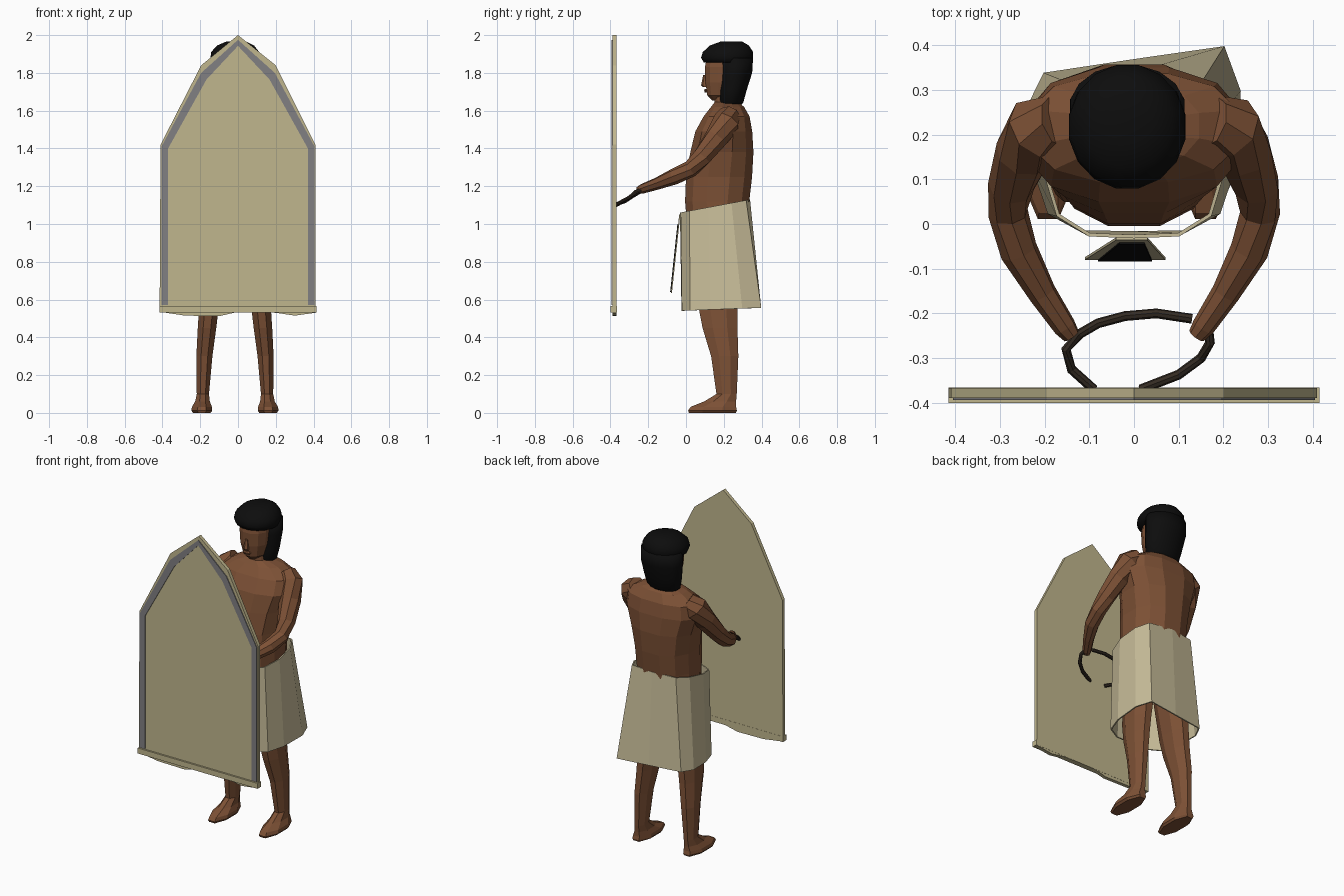
import bpy, bmesh, math
from mathutils import Vector

if "Cube" in bpy.data.objects:
    bpy.data.objects.remove(bpy.data.objects["Cube"])


def material(name, col):
    m = bpy.data.materials.new(name)
    m.diffuse_color = (*col, 1)
    m.use_nodes = True
    m.node_tree.nodes["Principled BSDF"].inputs["Base Color"].default_value = m.diffuse_color
    return m


TAN = material("tan_hide", (0.53, 0.47, 0.27))
LINEN = material("linen", (0.58, 0.51, 0.32))
SKIN = material("brown_skin", (0.205, 0.082, 0.036))
BLACK = material("black_hair", (0.004, 0.004, 0.004))
GREY = material("grey_trim", (0.22, 0.215, 0.225))
DARK = material("dark_leather", (0.035, 0.025, 0.017))


def make(name, bm, mat, thick=0, smooth=False):
    bmesh.ops.recalc_face_normals(bm, faces=bm.faces)
    me = bpy.data.meshes.new(name)
    bm.to_mesh(me)
    bm.free()
    ob = bpy.data.objects.new(name, me)
    bpy.context.collection.objects.link(ob)
    me.materials.append(mat)
    if thick:
        mod = ob.modifiers.new("thickness", 'SOLIDIFY')
        mod.thickness = thick
        mod.offset = 0
    if smooth:
        for p in me.polygons:
            p.use_smooth = True
    return ob


def skin_rings(name, rings, mat, caps=True, thick=0, smooth=False):
    """Join closed rings of points into one surface."""
    bm = bmesh.new()
    vs = [[bm.verts.new(p) for p in r] for r in rings]
    n = len(vs[0])
    for a, b in zip(vs, vs[1:]):
        for i in range(n):
            j = (i + 1) % n
            bm.faces.new((a[i], a[j], b[j], b[i]))
    if caps:
        bm.faces.new(vs[0])
        bm.faces.new(vs[-1])
    return make(name, bm, mat, thick, smooth)


def loft(name, secs, n, mat, smooth=False, power=1.0):
    """Vertical loft; each section is x, y, z, half width, half depth."""
    rings = []
    for cx, cy, z, rx, ry in secs:
        ring = []
        for i in range(n):
            a = 2 * math.pi * (i + 0.5) / n
            c, s = math.cos(a), math.sin(a)
            ring.append((cx + rx * math.copysign(abs(c) ** power, c),
                         cy + ry * math.copysign(abs(s) ** power, s), z))
        rings.append(ring)
    return skin_rings(name, rings, mat, smooth=smooth)


def tube(name, path, n, mat, smooth=False):
    """Tube along points given as x, y, z, radius."""
    pts = [Vector(p[:3]) for p in path]
    rings = []
    for k, p in enumerate(pts):
        d = (pts[min(k + 1, len(pts) - 1)] - pts[max(k - 1, 0)]).normalized()
        u = d.cross(Vector((0.1, 0.1, 1))).normalized()
        v = d.cross(u)
        r = path[k][3]
        rings.append([p + r * (u * math.cos(2 * math.pi * i / n) + v * math.sin(2 * math.pi * i / n))
                      for i in range(n)])
    return skin_rings(name, rings, mat, smooth=smooth)


def plate(name, outline, y0, y1, mat):
    """Flat upright slab from an x, z outline."""
    return skin_rings(name, [[(x, y, z) for x, z in outline] for y in (y0, y1)], mat)


# shield: pointed hide with ragged lower edge, hem bar and grey trim
plate("shield", [(-.415, .535), (-.41, 1.42), (-.195, 1.84), (0, 2.0), (.2, 1.84), (.41, 1.42),
                 (.41, .53), (.3, .515), (.2, .53), (0, .535), (-.1, .512), (-.28, .515)],
      -.389, -.367, TAN)
bm = bmesh.new()
bmesh.ops.create_cube(bm, size=1)
for v in bm.verts:
    v.co = Vector((v.co.x * .83, -.383 + v.co.y * .034, .549 + v.co.z * .034))
make("shield_hem", bm, TAN)
outer = [(.405, .57), (.405, 1.41), (.195, 1.80), (0, 1.975)]
inner = [(.37, .57), (.37, 1.40), (.167, 1.765), (0, 1.943)]
for s, side in ((-1, "left"), (1, "right")):
    plate("shield_trim_" + side, [(s * x, z) for x, z in outer + inner[::-1]], -.394, -.388, GREY)

# handle: loop of cord tied to the shield and held in both hands
r = .011
tube("handle_long", [(-.09, -.37, 1.105, r), (-.14, -.325, 1.12, r), (-.152, -.28, 1.15, r),
                     (-.12, -.245, 1.17, r), (-.08, -.222, 1.18, r), (-.02, -.206, 1.185, r),
                     (.05, -.2, 1.19, r), (.13, -.212, 1.19, r)], 8, DARK)
tube("handle_short", [(.165, -.225, 1.185, r), (.17, -.265, 1.17, r), (.15, -.3, 1.14, r),
                      (.10, -.337, 1.12, r), (.015, -.37, 1.1, r)], 8, DARK)

# torso and neck
loft("torso", [(0, .165, 1.0, .18, .165), (0, .165, 1.12, .18, .175), (0, .175, 1.25, .185, .18),
               (0, .19, 1.38, .21, .172), (0, .2, 1.49, .25, .155), (0, .215, 1.57, .24, .125),
               (0, .22, 1.62, .15, .09), (-.005, .215, 1.645, .065, .065),
               (-.005, .205, 1.72, .055, .055)], 12, SKIN, power=.85)

# head with nose
loft("head", [(-.01, .19, 1.655, .035, .055), (-.01, .19, 1.68, .065, .08), (-.012, .19, 1.75, .085, .09),
              (-.012, .195, 1.83, .092, .098), (-.012, .2, 1.9, .085, .09)], 12, SKIN)
loft("nose", [(-.012, .1, 1.725, .018, .012), (-.012, .098, 1.735, .018, .018),
              (-.012, .103, 1.79, .009, .012)], 6, SKIN)
loft("lips", [(-.012, .107, 1.696, .02, .008), (-.012, .105, 1.706, .03, .009),
              (-.012, .107, 1.715, .02, .008)], 6, SKIN)

# hair: crown with fringe plus long back and sides
loft("hair_crown", [(-.015, .22, 1.855, .126, .128), (-.015, .217, 1.88, .133, .14),
                    (-.015, .222, 1.91, .13, .136), (-.013, .23, 1.945, .1, .105),
                    (-.01, .24, 1.965, .055, .06)], 16, BLACK, smooth=True)
loft("hair_back", [(-.012, .23, 1.615, .08, .055), (-.012, .237, 1.645, .108, .068),
                   (-.013, .245, 1.71, .122, .078), (-.015, .26, 1.8, .131, .092),
                   (-.015, .26, 1.88, .13, .097)], 16, BLACK, smooth=True)

# arms reaching forward to the handle
for s, side in ((-1, "left"), (1, "right")):
    tube("arm_" + side, [(s * .17, .23, 1.575, .06), (s * .215, .215, 1.54, .074), (s * .248, .16, 1.455, .063),
                         (s * .275, .085, 1.355, .052), (s * .282, .025, 1.292, .045),
                         (s * .258, -.06, 1.252, .043), (s * .205, -.155, 1.213, .032),
                         (s * .155, -.23, 1.187, .026), (s * .14, -.25, 1.18, .02)], 8, SKIN)

# legs with feet
for s, side in ((-1, "left"), (1, "right")):
    def at(x):
        return -.016 + s * x
    loft("leg_" + side, [(at(.175), .14, 0.0, .05, .135), (at(.176), .14, .012, .06, .14),
                         (at(.175), .145, .032, .057, .13), (at(.172), .18, .06, .042, .092),
                         (at(.170), .215, .1, .035, .058), (at(.162), .205, .3, .046, .078),
                         (at(.148), .18, .45, .053, .1), (at(.138), .17, .56, .056, .112),
                         (at(.11), .165, .85, .08, .125), (at(.1), .165, 1.02, .08, .125)], 8, SKIN)

# kilt: open flared wrap, slightly fuller on one side at the back
top = [(0, -.028), (.1, -.024), (.17, .02), (.2, .12), (.19, .24), (.15, .315), (0, .335)]
low = [(0, -.02), (.11, -.018), (.19, .025), (.225, .13), (.235, .28), (.2, .365), (0, .365)]


def wrap(half, z0, z1, flare=0):
    full = half + [(-x, y) for x, y in half[-2:0:-1]]
    return [(x, y + flare * x * max(0, y - .2), z0 + (z1 - z0) * max(0, y + .03) / .37)
            for x, y in full]


skin_rings("kilt", [wrap(low, .54, .555, .9), wrap(top, 1.06, 1.13)], LINEN, caps=False, thick=.008)


# apron: leaning front flap with a dark centre panel
def flap(name, hw_top, hw_low, z_top, z_low, shift, mat):
    bm = bmesh.new()

    def y(z):
        return -.033 - (1.05 - z) * .107 - shift
    pts = [(-.005 - hw_top, z_top), (-.005 + hw_top, z_top), (-.02 + hw_low, z_low), (-.02 - hw_low, z_low)]
    bm.faces.new([bm.verts.new((x, y(z), z)) for x, z in pts])
    make(name, bm, mat, .006)


flap("apron", .035, .09, 1.05, .635, 0, LINEN)
flap("apron_panel", .028, .06, 1.0, .64, .004, BLACK)
